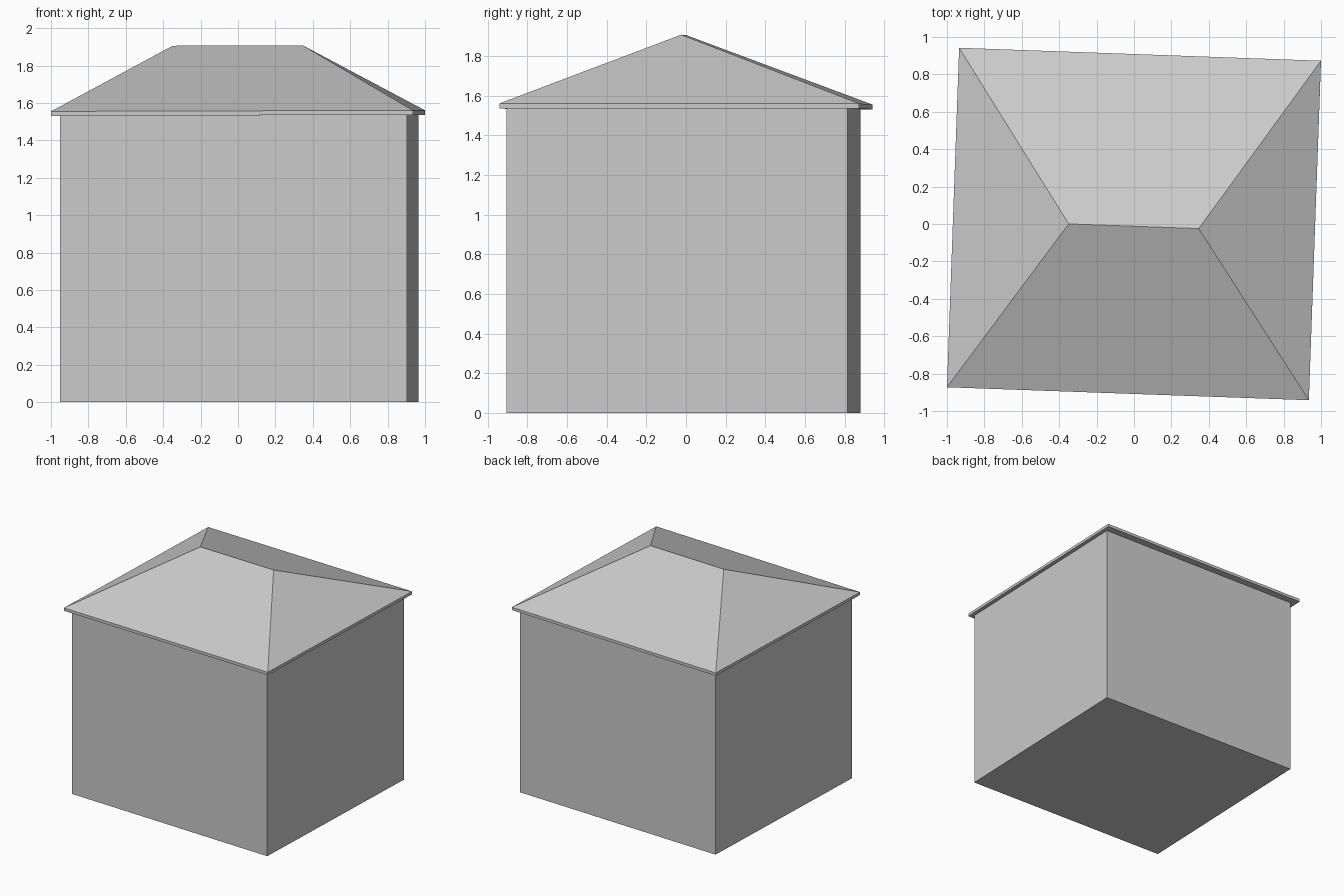
import bpy
import bmesh
from math import radians

cube = bpy.data.objects.get("Cube")
if cube:
    bpy.data.objects.remove(cube, do_unlink=True)

# Single plain grey for the whole building
GREY = (0.6, 0.6, 0.6, 1.0)
grey = bpy.data.materials.new("plain_grey")
grey.use_nodes = True
grey.diffuse_color = GREY
grey.node_tree.nodes["Principled BSDF"].inputs["Base Color"].default_value = GREY

YAW = radians(-2.05)


def rectangle(bm, half_x, half_y, z):
    return [bm.verts.new((sx * half_x, sy * half_y, z))
            for sx, sy in ((-1, -1), (1, -1), (1, 1), (-1, 1))]


def bridge(bm, lower, upper):
    for i in range(4):
        j = (i + 1) % 4
        bm.faces.new((lower[i], lower[j], upper[j], upper[i]))


def finish(bm, name, location, rotation):
    bmesh.ops.recalc_face_normals(bm, faces=bm.faces)
    mesh = bpy.data.meshes.new(name)
    bm.to_mesh(mesh)
    bm.free()
    mesh.materials.append(grey)
    obj = bpy.data.objects.new(name, mesh)
    obj.location = location
    obj.rotation_euler = rotation
    bpy.context.collection.objects.link(obj)
    return obj


# Walls: closed block, slightly turned on the plot
bm = bmesh.new()
base = rectangle(bm, 0.928, 0.86, 0)
top = rectangle(bm, 0.928, 0.86, 1.54)
bm.faces.new(base)
bm.faces.new(top)
bridge(bm, base, top)
finish(bm, "walls", (0.007, -0.012, 0), (0, 0, YAW))

# Hipped roof: flat soffit, thin fascia, four slopes meeting at a short ridge
bm = bmesh.new()
soffit = rectangle(bm, 0.968, 0.908, 0)
eave = rectangle(bm, 0.968, 0.908, 0.024)
bm.faces.new(soffit)
bridge(bm, soffit, eave)
ridge_l, ridge_r = [bm.verts.new((x, -0.012, 0.373)) for x in (-0.348, 0.348)]
front_l, front_r, back_r, back_l = eave
for face in ((front_l, front_r, ridge_r, ridge_l),
             (back_r, back_l, ridge_l, ridge_r),
             (front_r, back_r, ridge_r),
             (back_l, front_l, ridge_l)):
    bm.faces.new(face)
finish(bm, "hipped_roof", (0, 0, 1.534), (0, -0.003, YAW))
